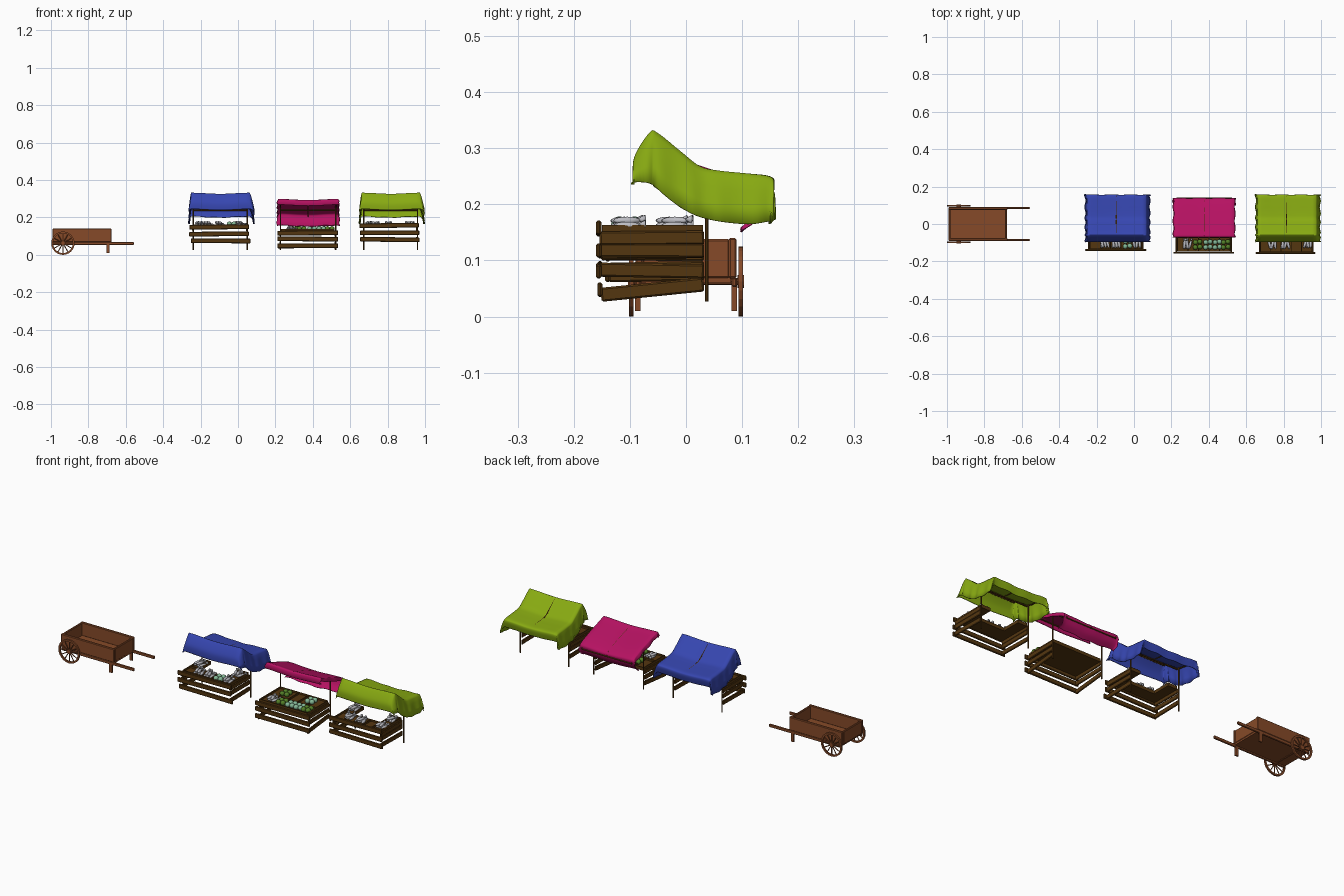
import bpy, bmesh, math, random
from mathutils import Matrix, Vector, Euler

if "Cube" in bpy.data.objects:
    bpy.data.objects.remove(bpy.data.objects["Cube"])

random.seed(4)

def mat(name, r, g, b):
    lin = lambda c: ((c / 255 + 0.055) / 1.055) ** 2.4 if c > 10 else c / 255 / 12.92
    m = bpy.data.materials.new(name)
    m.diffuse_color = (lin(r), lin(g), lin(b), 1)
    m.use_nodes = True
    m.node_tree.nodes["Principled BSDF"].inputs["Base Color"].default_value = m.diffuse_color
    return m

DARK = mat("dark wood", 84, 54, 16)
CART = mat("cart wood", 134, 74, 40)
BLUE = mat("blue cloth", 54, 70, 176)
PINK = mat("pink cloth", 182, 18, 98)
LIME = mat("lime cloth", 136, 170, 18)
FISH = mat("silver fish", 190, 190, 196)
MINT = mat("pale cabbage", 132, 184, 150)
LEAF = mat("green vegetable", 84, 128, 40)

def finish(name, bm, material, smooth=False):
    me = bpy.data.meshes.new(name)
    bm.to_mesh(me)
    bm.free()
    me.materials.append(material)
    for p in me.polygons:
        p.use_smooth = smooth
    ob = bpy.data.objects.new(name, me)
    bpy.context.collection.objects.link(ob)
    return ob

def add_box(bm, lo, hi, rot=(0, 0, 0), bevel=0.0):
    c = [(a + b) / 2 for a, b in zip(lo, hi)]
    s = [b - a for a, b in zip(lo, hi)]
    m = Matrix.Translation(c) @ Euler(rot).to_matrix().to_4x4() @ Matrix.Diagonal((*s, 1))
    vs = bmesh.ops.create_cube(bm, size=1, matrix=m)["verts"]
    if bevel:
        es = list({e for v in vs for e in v.link_edges})
        bmesh.ops.bevel(bm, geom=es, offset=bevel, segments=1, affect='EDGES')

def add_rod(bm, a, b, r, sides=8):
    a, b = Vector(a), Vector(b)
    d = b - a
    m = Matrix.Translation((a + b) / 2) @ d.to_track_quat('Z', 'Y').to_matrix().to_4x4()
    bmesh.ops.create_cone(bm, cap_ends=True, segments=sides, radius1=r, radius2=r,
                          depth=d.length, matrix=m)

# ---------------------------------------------------------------- cart
def cart():
    bm = bmesh.new()
    for s in (-1, 1):                                   # side walls
        add_box(bm, (-0.992, s * 0.083 - 0.007, 0.068), (-0.676, s * 0.083 + 0.007, 0.14), bevel=0.003)
    add_box(bm, (-0.992, -0.078, 0.068), (-0.98, 0.078, 0.138), bevel=0.003)   # end walls
    add_box(bm, (-0.69, -0.078, 0.068), (-0.678, 0.078, 0.138), bevel=0.003)
    add_box(bm, (-0.985, -0.08, 0.06), (-0.68, 0.08, 0.07))
    finish("cart_body", bm, CART)

    bm = bmesh.new()
    for s in (-1, 1):                                   # shafts and legs
        add_box(bm, (-0.99, s * 0.086 - 0.0045, 0.053), (-0.557, s * 0.086 + 0.0045, 0.069), bevel=0.002)
        add_box(bm, (-0.704, s * 0.086 - 0.0045, 0.01), (-0.687, s * 0.086 + 0.0045, 0.056))
    add_rod(bm, (-0.936, -0.102, 0.0625), (-0.936, 0.102, 0.0625), 0.006)
    finish("cart_shafts", bm, CART)

    for s, name in ((-1, "cart_wheel_front"), (1, "cart_wheel_back")):
        bm = bmesh.new()
        n, y0, c = 24, s * 0.0975, Vector((-0.936, 0, 0.0625))
        rings = []
        for r, y in ((0.0625, -0.004), (0.0625, 0.004), (0.053, 0.004), (0.053, -0.004)):
            rings.append([bm.verts.new(c + Vector((r * math.cos(math.tau * i / n), y0 + y,
                                                   r * math.sin(math.tau * i / n)))) for i in range(n)])
        for k in range(4):
            a, b = rings[k], rings[(k + 1) % 4]
            for i in range(n):
                bm.faces.new((a[i], a[(i + 1) % n], b[(i + 1) % n], b[i]))
        bmesh.ops.recalc_face_normals(bm, faces=bm.faces)
        for i in range(12):                             # spokes
            t = math.tau * i / 12
            d = Vector((math.cos(t), 0, math.sin(t)))
            p = c + Vector((0, y0, 0))
            add_rod(bm, p + d * 0.008, p + d * 0.055, 0.0026, 6)
        add_rod(bm, (c.x, y0 - 0.006, c.z), (c.x, y0 + 0.006, c.z), 0.012, 12)
        finish(name, bm, CART)

# ---------------------------------------------------------------- stall
def goods(name, kind, x, y, z):
    bm = bmesh.new()
    if kind is FISH:                                    # a pile of long fish with tails
        for i in range(5):
            ang = random.uniform(-0.4, 0.4)
            px, pz = x + (i % 3 - 1) * 0.015, z + 0.008 + 0.009 * (i // 3)
            m = Matrix.Translation((px, y, pz)) @ Matrix.Rotation(ang, 4, 'Z')
            bmesh.ops.create_uvsphere(bm, u_segments=10, v_segments=8, radius=1,
                                      matrix=m @ Matrix.Diagonal((0.0075, 0.025, 0.007, 1)))
            bmesh.ops.create_cone(bm, cap_ends=True, segments=6, radius1=0.008, radius2=0.002, depth=0.012,
                                  matrix=m @ Matrix.Translation((0, 0.027, 0.002)) @ Matrix.Rotation(math.pi / 2, 4, 'X'))
    else:                                               # a few round vegetables
        for dx, dy in ((-0.012, -0.015), (0.013, -0.012), (-0.011, 0.012), (0.012, 0.015)):
            bmesh.ops.create_icosphere(bm, subdivisions=2, radius=0.0135,
                                       matrix=Matrix.Translation((x + dx, y + dy, z + 0.011)))
    finish(name, bm, kind, True)

def catmull(pts, n=5):
    out = []
    for i in range(len(pts) - 1):
        p = [Vector(pts[max(0, min(len(pts) - 1, i + k))]) for k in (-1, 0, 1, 2)]
        for j in range(n):
            t = j / n
            out.append(0.5 * (2 * p[1] + (p[2] - p[0]) * t + (2 * p[0] - 5 * p[1] + 4 * p[2] - p[3]) * t * t
                              + (3 * p[1] - p[0] - 3 * p[2] + p[3]) * t ** 3))
    return out + [Vector(pts[-1])]

def canopy(name, material, x0, x1, prof, left, right):
    """prof rows are (y, z, drop of the side hems); left and right are outward flares."""
    bm, rows, nx = bmesh.new(), [], 16
    pts = catmull(prof)
    for k, (y, z, drop) in enumerate(pts):
        row = []
        wav = 0.003 * math.sin(k * 0.9)
        for f in (1, 0.66, 0.33, 0.1):
            row.append((x0 - left * f ** 0.6 + wav * f, y, z - drop * f))
        for i in range(nx + 1):
            u = i / nx
            hem = 0.004 * math.sin(u * 19) * max(0, k / len(pts) - 0.6)
            row.append((x0 + (x1 - x0) * u, y + hem, z - 0.006 * math.sin(math.pi * u) ** 2 + hem))
        for f in (0.1, 0.33, 0.66, 1):
            row.append((x1 + right * f ** 0.6 + wav * f, y, z - drop * f))
        rows.append([bm.verts.new(p) for p in row])
    for a, b in zip(rows, rows[1:]):
        for i in range(len(a) - 1):
            bm.faces.new((a[i], a[i + 1], b[i + 1], b[i]))
    ob = finish(name, bm, material, True)
    mod = ob.modifiers.new("thickness", 'SOLIDIFY')
    mod.thickness = 0.003

def stall(tag, cloth, x0, x1, yf, levels, top, u_shape, prof, flare, items):
    # front and side planks
    bm = bmesh.new()
    for i, z in enumerate(levels):
        j = random.uniform(-0.006, 0.006)
        add_box(bm, (x0 + j, yf, z - 0.0125), (x1 + j, yf + 0.009, z + 0.0125),
                (0, random.uniform(-0.012, 0.012), 0), 0.003)
        tilt = 0.1 if i == 2 and not u_shape else random.uniform(-0.03, 0.03)
        zs = min(z, top - 0.02)
        for x in (x0 + 0.012, x1 - 0.02):
            add_box(bm, (x, yf + 0.006, zs - 0.0125), (x + 0.008, 0.032, zs + 0.0125), (tilt, 0, 0), 0.003)
    finish(tag + "_planks", bm, DARK)

    # counter with raised tray edges
    bm = bmesh.new()
    a, b, f = x0 + 0.02, x1 - 0.02, yf + 0.01
    trays = [(a, b, f, -0.07)] + ([(a, a + 0.055, -0.07, 0.03), (b - 0.055, b, -0.07, 0.03)]
                                  if u_shape else [(a, b, -0.07, 0.03)])
    for l, r, y0, y1 in trays:
        add_box(bm, (l, y0, top - 0.014), (r, y1, top - 0.006))
        for y in (y0, y1 - 0.004):
            add_box(bm, (l, y, top - 0.008), (r, y + 0.004, top + 0.003))
        n = max(1, round((r - l) / 0.06))
        for i in range(n + 1):
            x = l + (r - l - 0.004) * i / n
            add_box(bm, (x, y0, top - 0.008), (x + 0.004, y1, top + 0.003))
    finish(tag + "_counter", bm, DARK)

    # posts and roof frame
    bm = bmesh.new()
    px = (x0 + 0.017, x1 - 0.012)
    line = [(y, z - 0.009) for y, z, d in prof[2:-2]]
    ztop = min(line, key=lambda p: abs(p[0] - 0.037))[1]
    for x in px:
        add_rod(bm, (x, 0.037, 0.027), (x, 0.037, ztop), 0.0035)
    for x in (px[0], (px[0] + px[1]) / 2, px[1]):
        for (ya, za), (yb, zb) in zip(line, line[1:]):
            add_rod(bm, (x, ya, za), (x, yb, zb), 0.0035, 6)
    for y, z in (line[0], line[len(line) // 2], line[-1]):
        add_rod(bm, (px[0], y, z - 0.003), (px[1], y, z - 0.003), 0.0035, 6)
    finish(tag + "_frame", bm, DARK)

    canopy(tag + "_canopy", cloth, x0 + 0.007, x1, prof, *flare)
    for i, (kind, x, y) in enumerate(items):
        goods(f"{tag}_goods_{i + 1}", kind, x, y, top - 0.006)

# canopy profiles: y, z, drop of side hem
HIGH = [(-0.095, 0.245, 0.01), (-0.092, 0.285, 0.045), (-0.065, 0.328, 0.09), (-0.05, 0.327, 0.1),
        (-0.01, 0.295, 0.1), (0.025, 0.268, 0.09), (0.06, 0.26, 0.09), (0.11, 0.255, 0.09),
        (0.148, 0.25, 0.08), (0.157, 0.238, 0.065), (0.15, 0.205, 0.04)]
LOW = [(-0.07, 0.268, 0.0), (-0.072, 0.285, 0.005), (-0.064, 0.299, 0.015), (-0.03, 0.287, 0.02),
       (0.025, 0.269, 0.02), (0.08, 0.25, 0.02), (0.125, 0.23, 0.02),
       (0.138, 0.213, 0.015), (0.125, 0.18, 0.01), (0.1, 0.157, 0.004)]

cart()
stall("blue_stall", BLUE, -0.257, 0.062, -0.144, (0.149, 0.112, 0.075), 0.16, True, HIGH, (0.012, 0.024),
      [(FISH, -0.205, -0.03), (FISH, -0.155, -0.105), (FISH, -0.095, -0.105), (MINT, -0.035, -0.105),
       (FISH, 0.015, -0.105), (FISH, 0.015, -0.02)])
stall("pink_stall", PINK, 0.21, 0.535, -0.158, (0.117, 0.085, 0.048), 0.135, False, LOW, (0.008, 0.006),
      [(FISH, 0.285, -0.11), (LEAF, 0.34, -0.11), (MINT, 0.395, -0.11), (MINT, 0.445, -0.11),
       (LEAF, 0.49, -0.11), (LEAF, 0.3, -0.02), (MINT, 0.45, -0.02)])
stall("lime_stall", LIME, 0.655, 0.972, -0.16, (0.157, 0.118, 0.082), 0.16, True, HIGH, (0.012, 0.024),
      [(FISH, 0.705, -0.02), (FISH, 0.74, -0.11), (FISH, 0.81, -0.11), (FISH, 0.93, -0.105),
       (FISH, 0.925, -0.02)])
